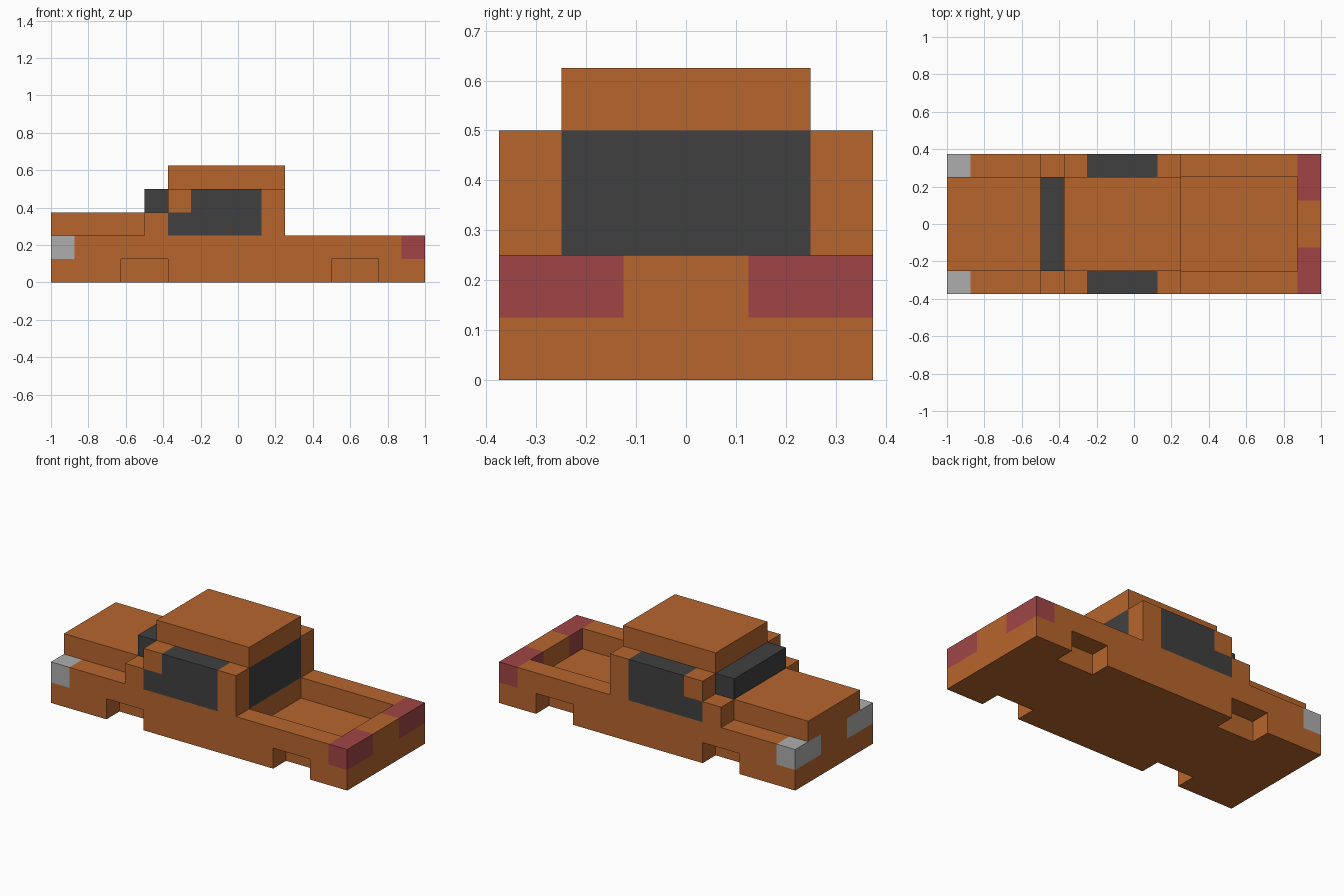
import bpy, bmesh

cube = bpy.data.objects.get("Cube")
if cube:
    bpy.data.objects.remove(cube, do_unlink=True)

U = 0.125  # the block size every part is built on


def material(name, rgb):
    m = bpy.data.materials.new(name)
    m.use_nodes = True
    m.diffuse_color = (*rgb, 1)
    bsdf = next(n for n in m.node_tree.nodes if n.type == 'BSDF_PRINCIPLED')
    bsdf.inputs["Base Color"].default_value = (*rgb, 1)
    bsdf.inputs["Roughness"].default_value = 0.8
    return m


ORANGE = material("orange paint", (0.468, 0.130, 0.026))
GLASS = material("dark glass", (0.051, 0.051, 0.051))
SILVER = material("headlight grey", (0.423, 0.423, 0.423))
RED = material("tail light red", (0.352, 0.060, 0.060))


def extrude(name, profile, y0, y1, mat):
    """Extrude an (x, z) side profile, in blocks, from y0 to y1."""
    bm = bmesh.new()
    face = bm.faces.new([bm.verts.new((x * U, y0 * U, z * U)) for x, z in profile])
    ext = bmesh.ops.extrude_face_region(bm, geom=[face])["geom"]
    bmesh.ops.translate(bm, vec=(0, (y1 - y0) * U, 0),
                        verts=[g for g in ext if isinstance(g, bmesh.types.BMVert)])
    bmesh.ops.recalc_face_normals(bm, faces=bm.faces)
    mesh = bpy.data.meshes.new(name)
    bm.to_mesh(mesh)
    bm.free()
    mesh.materials.append(mat)
    ob = bpy.data.objects.new(name, mesh)
    bpy.context.collection.objects.link(ob)
    return ob


def box(name, x0, x1, y0, y1, z0, z1, mat):
    return extrude(name, [(x0, z0), (x1, z0), (x1, z1), (x0, z1)], y0, y1, mat)


# Centre section: floor, load bed, cabin core, roof and hood in one profile
extrude("centre_body", [(-7, 0), (7, 0), (7, 1), (2, 1), (2, 2), (1, 2), (1, 4),
                        (2, 4), (2, 5), (-3, 5), (-3, 3), (-8, 3), (-8, 2), (-7, 2)],
        -2, 2, ORANGE)
box("windscreen", -4, -3, -2, 2, 3, 4, GLASS)
box("rear_window", 1, 2, -2, 2, 2, 4, GLASS)

# Front and rear ends between the lamps
for end, x0 in (("front", -8), ("rear", 7)):
    box(end + "_bumper", x0, x0 + 1, -2, 2, 0, 1, ORANGE)
    box(end + "_panel", x0, x0 + 1, -1, 1, 1, 2, ORANGE)

# Side panel with wheel cut-outs, cowl step and rear pillar
side_profile = [(-8, 0), (-5, 0), (-5, 1), (-3, 1), (-3, 0), (4, 0), (4, 1), (6, 1),
                (6, 0), (8, 0), (8, 1), (7, 1), (7, 2), (2, 2), (2, 4), (1, 4),
                (1, 2), (-3, 2), (-3, 3), (-4, 3), (-4, 2), (-7, 2), (-7, 1), (-8, 1)]
window_profile = [(-3, 2), (1, 2), (1, 4), (-2, 4), (-2, 3), (-3, 3)]

# Parts repeated on both sides
for side, s in (("near", -1), ("far", 1)):
    extrude(side + "_side_panel", side_profile, 2 * s, 3 * s, ORANGE)
    extrude(side + "_side_window", window_profile, 2 * s, 3 * s, GLASS)
    box(side + "_front_pillar", -3, -2, 2 * s, 3 * s, 3, 4, ORANGE)
    box(side + "_headlight", -8, -7, s, 3 * s, 1, 2, SILVER)
    box(side + "_tail_light", 7, 8, s, 3 * s, 1, 2, RED)
